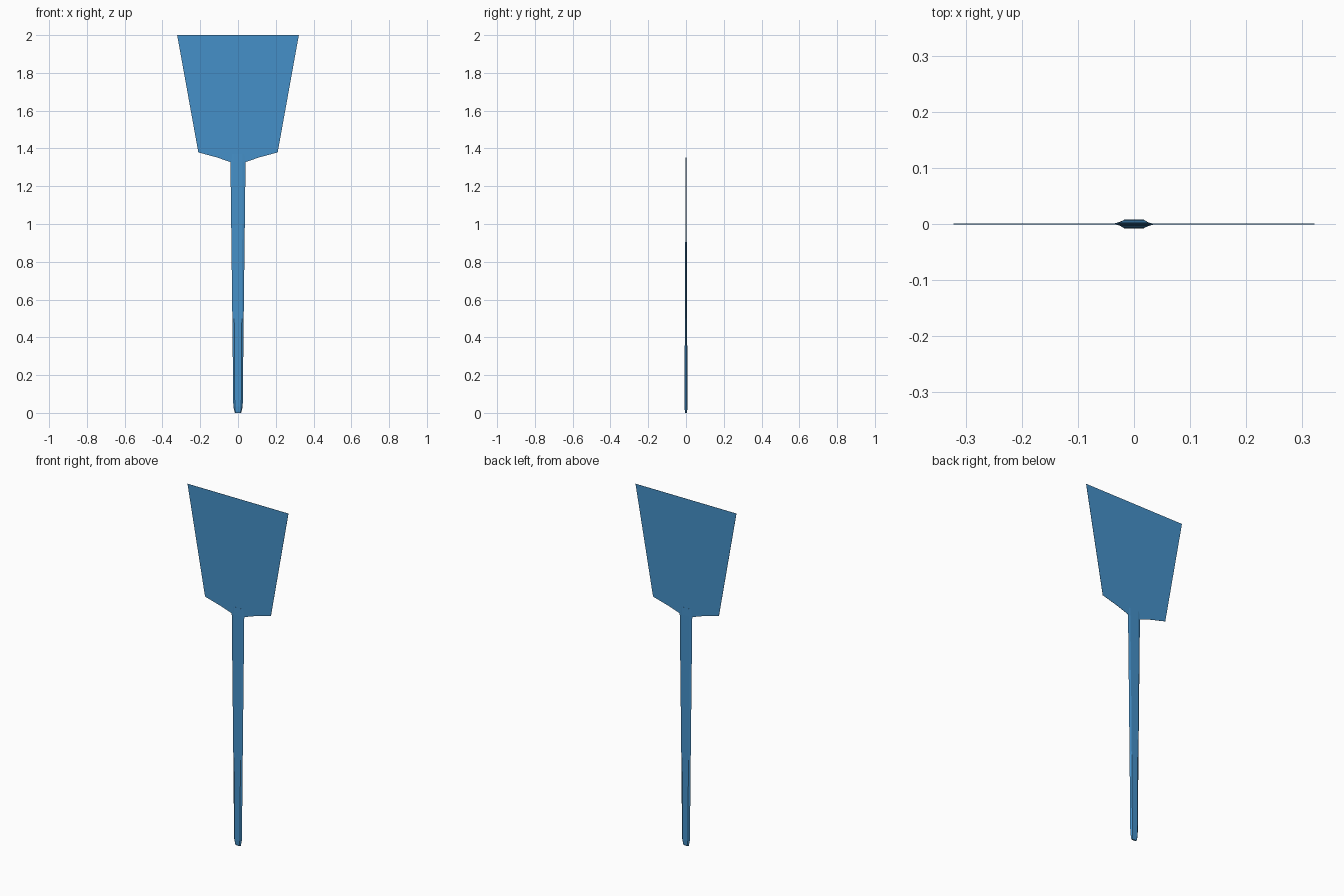
import bpy, bmesh

if "Cube" in bpy.data.objects:
    bpy.data.objects.remove(bpy.data.objects["Cube"])

mat = bpy.data.materials.new("blue")
mat.diffuse_color = (0.06, 0.28, 0.58, 1)
mat.use_nodes = True
mat.node_tree.nodes["Principled BSDF"].inputs["Base Color"].default_value = mat.diffuse_color


def make_object(name, bm):
    bmesh.ops.recalc_face_normals(bm, faces=bm.faces)
    mesh = bpy.data.meshes.new(name)
    bm.to_mesh(mesh)
    bm.free()
    mesh.materials.append(mat)
    obj = bpy.data.objects.new(name, mesh)
    bpy.context.collection.objects.link(obj)
    return obj


# Handle: flattened hexagon sections (height, half width, half flat, half depth)
sections = [
    (0.00, 0.017, 0.012, 0.004),
    (0.008, 0.019, 0.014, 0.006),
    (0.035, 0.025, 0.017, 0.008),
    (0.50, 0.030, 0.020, 0.006),
    (1.00, 0.036, 0.023, 0.0035),
    (1.327, 0.040, 0.025, 0.0018),
    (1.37, 0.040, 0.025, 0.0010),
]
bm = bmesh.new()
rings = []
for z, w, f, d in sections:
    hexagon = [(-w, 0), (-f, -d), (f, -d), (w, 0), (f, d), (-f, d)]
    rings.append([bm.verts.new((x, y, z)) for x, y in hexagon])
for a, b in zip(rings, rings[1:]):
    for i in range(6):
        j = (i + 1) % 6
        bm.faces.new((a[i], a[j], b[j], b[i]))
bm.faces.new(rings[0])
bm.faces.new(rings[-1])
make_object("handle", bm)

# Blade: thin flared sheet with curved shoulders, mirrored outline
half = [(0.038, 1.327), (0.11, 1.352), (0.21, 1.379), (0.322, 2.0)]
outline = half + [(-x, z) for x, z in reversed(half)]
thickness = 0.001
bm = bmesh.new()
face = bm.faces.new([bm.verts.new((x, -thickness / 2, z)) for x, z in outline])
extruded = bmesh.ops.extrude_face_region(bm, geom=[face])
bmesh.ops.translate(bm, vec=(0, thickness, 0),
                    verts=[v for v in extruded["geom"]
                           if isinstance(v, bmesh.types.BMVert)])
make_object("blade", bm)
